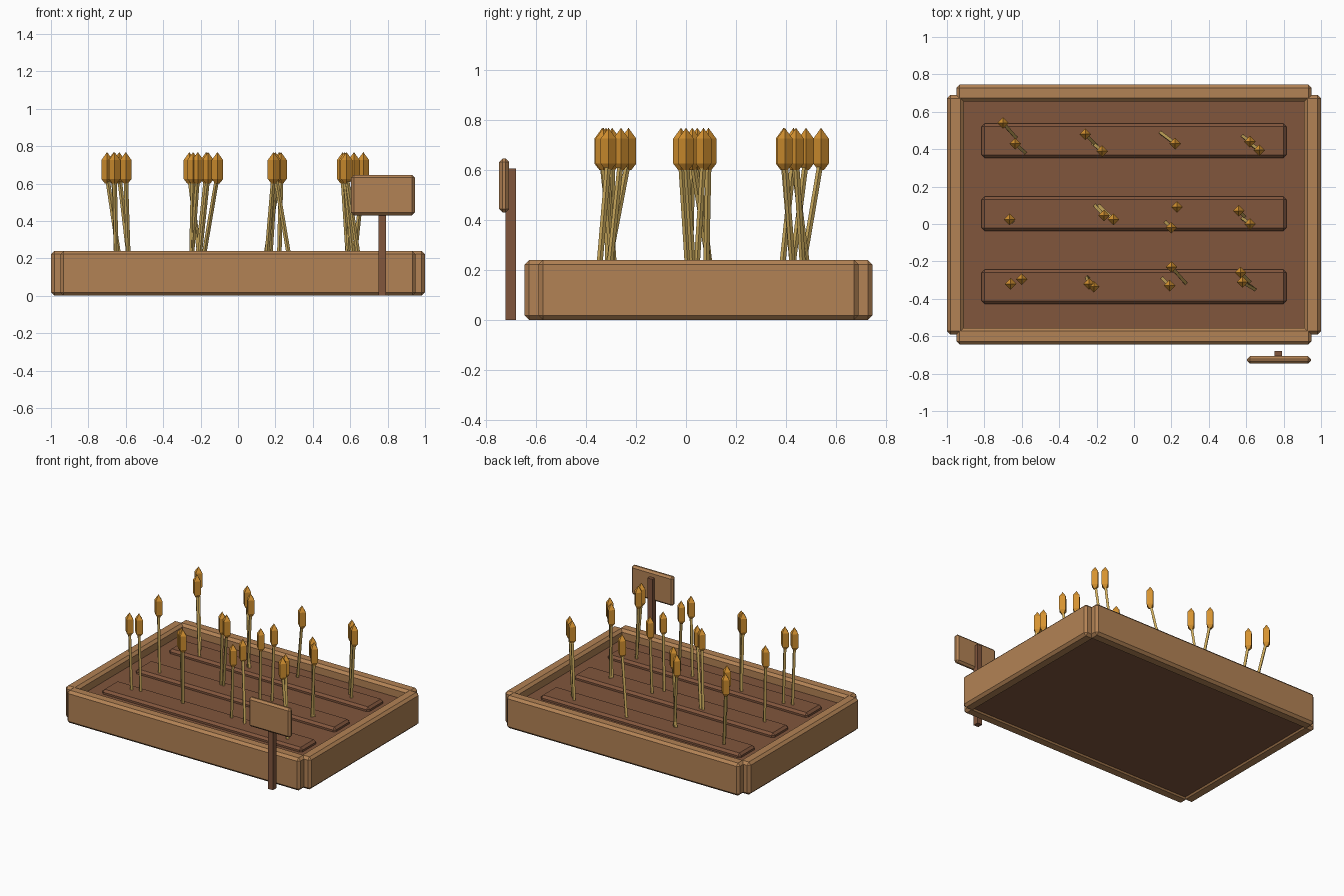
import bpy, bmesh
from mathutils import Vector

if "Cube" in bpy.data.objects:
    bpy.data.objects.remove(bpy.data.objects["Cube"])


def material(name, rgb):
    m = bpy.data.materials.new(name)
    m.use_nodes = True
    m.diffuse_color = (*rgb, 1)
    m.node_tree.nodes["Principled BSDF"].inputs["Base Color"].default_value = (*rgb, 1)
    return m


wood = material("light_wood", (0.45, 0.225, 0.09))
soil = material("dark_soil", (0.22, 0.092, 0.046))
stalk = material("straw", (0.61, 0.41, 0.11))
grain = material("golden_grain", (0.67, 0.29, 0.03))


def finish(bm, name, mat):
    mesh = bpy.data.meshes.new(name)
    bmesh.ops.recalc_face_normals(bm, faces=bm.faces)
    bm.to_mesh(mesh)
    bm.free()
    mesh.materials.append(mat)
    ob = bpy.data.objects.new(name, mesh)
    bpy.context.collection.objects.link(ob)


def box(name, mat, x, y, z, bevel=0.0):
    """Box from three (low, high) ranges, with chamfered edges."""
    bm = bmesh.new()
    bmesh.ops.create_cube(bm, size=1)
    for v in bm.verts:
        v.co = [r[0] if c < 0 else r[1] for c, r in zip(v.co, (x, y, z))]
    if bevel:
        bmesh.ops.bevel(bm, geom=bm.edges[:], offset=bevel, segments=1,
                        affect='EDGES', profile=0.5)
    finish(bm, name, mat)


def loft(name, mat, rings):
    """Four-sided stack of (centre, radius) rings; zero radius gives a tip."""
    bm = bmesh.new()
    corners = [Vector(c) for c in ((1, 0, 0), (0, 1, 0), (-1, 0, 0), (0, -1, 0))]
    loops = [[bm.verts.new(Vector(c) + d * r) for d in corners] for c, r in rings]
    for a, b in zip(loops, loops[1:]):
        for i in range(4):
            j = (i + 1) % 4
            bm.faces.new((a[i], a[j], b[j], b[i]))
    bm.faces.new(loops[0])
    bm.faces.new(loops[-1])
    bmesh.ops.remove_doubles(bm, verts=bm.verts, dist=0.0001)
    finish(bm, name, mat)


# Planter frame
MID = 0.05
for side, label in ((-1, "front"), (1, "back")):
    ys = sorted((MID + side * 0.605, MID + side * 0.695))
    box(label + "_plank", wood, (-0.95, 0.95), ys, (0, 0.24), 0.018)
for side, label in ((-1, "right"), (1, "left")):
    xs = sorted((side * 0.91, side * 1.0))
    box(label + "_plank", wood, xs, (MID - 0.64, MID + 0.64), (0, 0.24), 0.018)

# Soil and planting rows
box("soil", soil, (-0.93, 0.93), (MID - 0.63, MID + 0.63), (0.01, 0.17))
for i, y in enumerate((-0.335, 0.055, 0.445)):
    box(f"soil_row_{i + 1}", soil, (-0.815, 0.815), (y - 0.092, y + 0.092),
        (0.15, 0.2), 0.016)

# Plants: head x, y, then the lean from head to foot
plants = [
    (-.70, .54, .07, -.08), (-.635, .43, .055, -.05), (-.26, .48, .06, -.06),
    (-.17, .39, -.05, .04), (.22, .43, -.08, .06), (.62, .44, -.04, .03),
    (.67, .395, -.05, .035), (-.665, .025, .015, -.01), (-.16, .045, -.05, .055),
    (-.11, .025, -.08, .075), (.23, .09, -.01, -.01), (.20, -.02, -.03, .03),
    (.56, .07, .03, -.03), (.62, 0, -.04, .03), (-.66, -.32, .01, .01),
    (-.60, -.295, .015, 0), (-.24, -.32, -.01, .035), (-.215, -.335, -.035, .05),
    (.20, -.23, .08, -.09), (.19, -.33, -.04, .04), (.57, -.26, .05, -.05),
    (.58, -.31, .07, -.04),
]
for i, (x, y, dx, dy) in enumerate(plants):
    loft(f"stalk_{i + 1}", stalk,
         [((x + dx, y + dy, 0.17), 0.012), ((x, y, 0.64), 0.012)])
    loft(f"grain_head_{i + 1}", grain,
         [((x, y, z), r) for z, r in
          ((0.6, 0.012), (0.625, 0.031), (0.725, 0.031), (0.768, 0))])

# Sign
box("sign_post", soil, (0.75, 0.79), (-0.722, -0.68), (0, 0.605))
box("sign_board", wood, (0.605, 0.945), (-0.747, -0.707), (0.43, 0.645), 0.014)
